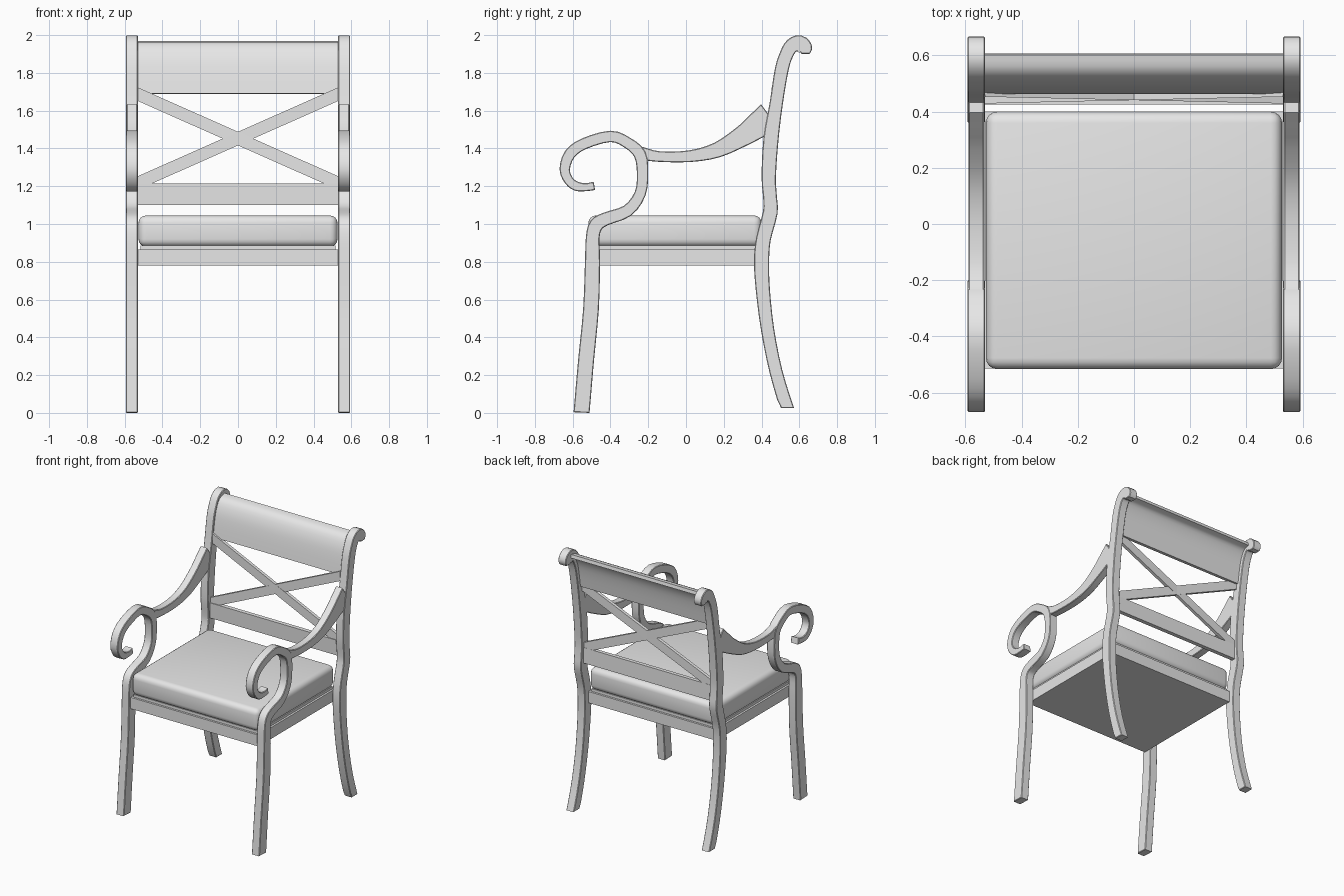
import bpy
import bmesh
from math import radians
from mathutils import Vector

cube = bpy.data.objects.get("Cube")
if cube:
    bpy.data.objects.remove(cube)

GREY = (0.8, 0.8, 0.8, 1)
grey = bpy.data.materials.new("light_grey")
grey.use_nodes = True
grey.diffuse_color = GREY
grey.node_tree.nodes["Principled BSDF"].inputs["Base Color"].default_value = GREY


def finish(name, bm, mirror=False):
    """Turn a bmesh into a named, smooth-by-angle object."""
    bmesh.ops.recalc_face_normals(bm, faces=bm.faces)
    mesh = bpy.data.meshes.new(name)
    bm.to_mesh(mesh)
    bm.free()
    mesh.materials.append(grey)
    obj = bpy.data.objects.new(name, mesh)
    bpy.context.collection.objects.link(obj)
    bpy.ops.object.select_all(action='DESELECT')
    obj.select_set(True)
    bpy.context.view_layer.objects.active = obj
    bpy.ops.object.shade_smooth_by_angle(angle=radians(32))
    if mirror:
        obj.modifiers.new("Mirror", 'MIRROR').use_mirror_merge = False
    return obj


def smooth_path(points, steps):
    """Catmull-Rom through (y, z, width) points."""
    p = [Vector(q) for q in points]
    p = [2 * p[0] - p[1]] + p + [2 * p[-1] - p[-2]]
    out = []
    for a, b, c, d in zip(p, p[1:], p[2:], p[3:]):
        for i in range(steps):
            t = i / steps
            out.append(b + (c - a) * t / 2 + (2 * a - 5 * b + 4 * c - d) * t**2 / 2
                       + (3 * b - a - 3 * c + d) * t**3 / 2)
    return out + [p[-2]]


def ribbon(name, points, x0, x1, steps=3, floor=0, bevel=0.004, mirror=False):
    """Bar of varying width following a path in the yz plane."""
    path = smooth_path(points, steps)
    bm = bmesh.new()
    rings = []
    for i, q in enumerate(path):
        t = path[min(i + 1, len(path) - 1)] - path[max(i - 1, 0)]
        n = Vector((-t.y, t.x)).normalized() * q.z / 2
        ring = []
        for x, s in ((x0, 1), (x1, 1), (x1, -1), (x0, -1)):
            ring.append(bm.verts.new((x, q.x + s * n.x, max(q.y + s * n.y, floor))))
        rings.append(ring)
    for a, b in zip(rings, rings[1:]):
        for k in range(4):
            m = (k + 1) % 4
            bm.faces.new((a[k], a[m], b[m], b[k]))
    bm.faces.new(rings[0])
    bm.faces.new(rings[-1])
    bmesh.ops.recalc_face_normals(bm, faces=bm.faces)
    if bevel:
        rims = [e for e in bm.edges
                if sum(abs(f.normal.x) > 0.9 for f in e.link_faces) == 1]
        bmesh.ops.bevel(bm, geom=rims, offset=bevel, segments=1,
                        affect='EDGES', clamp_overlap=False)
    return finish(name, bm, mirror)


def box(name, lo, hi, bevel=0, segments=1):
    lo, hi = Vector(lo), Vector(hi)
    bm = bmesh.new()
    bmesh.ops.create_cube(bm, size=1)
    for v in bm.verts:
        v.co = (lo + hi) / 2 + v.co * (hi - lo)
    if bevel:
        bmesh.ops.bevel(bm, geom=bm.edges[:], offset=bevel, segments=segments,
                        profile=0.5, affect='EDGES')
    return finish(name, bm)


IN, OUT = 0.53, 0.593

# Front legs rising into the scrolled arm ends
ribbon("front_leg_and_scroll", [
    (-.553, 0, .085), (-.529, .28, .084), (-.503, .55, .083), (-.495, .8, .08),
    (-.494, .93, .072), (-.475, .995, .075), (-.425, 1.027, .07),
    (-.31, 1.07, .065), (-.243, 1.16, .06), (-.23, 1.27, .06),
    (-.245, 1.37, .065), (-.31, 1.43, .06), (-.40, 1.464, .06),
    (-.54, 1.425, .06), (-.615, 1.37, .06), (-.642, 1.29, .055),
    (-.62, 1.23, .05), (-.58, 1.2, .05), (-.53, 1.195, .042), (-.485, 1.202, .045),
], IN, OUT, mirror=True)

# Back legs rising into the rolled back posts
ribbon("back_leg_and_post", [
    (.538, .01, .072), (.476, .22, .069), (.432, .44, .07), (.407, .65, .075),
    (.4, .8, .08), (.41, .92, .078), (.446, 1.06, .078), (.445, 1.14, .073),
    (.438, 1.25, .076), (.45, 1.45, .08), (.478, 1.64, .07),
    (.507, 1.82, .073), (.533, 1.9, .072), (.56, 1.943, .078),
    (.6, 1.957, .086), (.63, 1.93, .08), (.633, 1.9, .042),
], IN, OUT, floor=.025, mirror=True)

# Sloping arms, flaring where they meet the posts
ribbon("arm", [
    (-.24, 1.375, .07), (-.14, 1.357, .056), (.02, 1.359, .062),
    (.165, 1.392, .082), (.295, 1.463, .11), (.37, 1.515, .135),
    (.445, 1.57, .16),
], IN + .003, OUT - .003, mirror=True)

# Curved crest panel between the posts
ribbon("crest_panel", [
    (.478, 1.69, .03), (.495, 1.8, .03), (.515, 1.88, .03),
    (.55, 1.94, .03), (.605, 1.957, .025),
], -IN, IN, bevel=0)

# Lower back slat
ribbon("lower_slat", [(.443, 1.1, .03), (.44, 1.215, .03)], -IN, IN, steps=1, bevel=0)

# Crossed braces, leaning with the posts
for side, name in ((1, "cross_brace_rising"), (-1, "cross_brace_falling")):
    bm = bmesh.new()
    bmesh.ops.create_cube(bm, size=1)
    for v in bm.verts:
        end, depth, edge = v.co * 2
        v.co = (side * end * IN, .453 + end * .012 + depth * .012,
                1.452 + end * .235 + edge * .036)
    finish(name, bm)

# Seat base with a recessed groove beneath the cushion
box("seat_frame", (-IN, -.515, .78), (IN, .4, .865))
box("seat_groove", (-.515, -.5, .86), (.515, .385, .885))
box("cushion", (-.527, -.517, .88), (.527, .4, 1.045), bevel=.04, segments=4)
